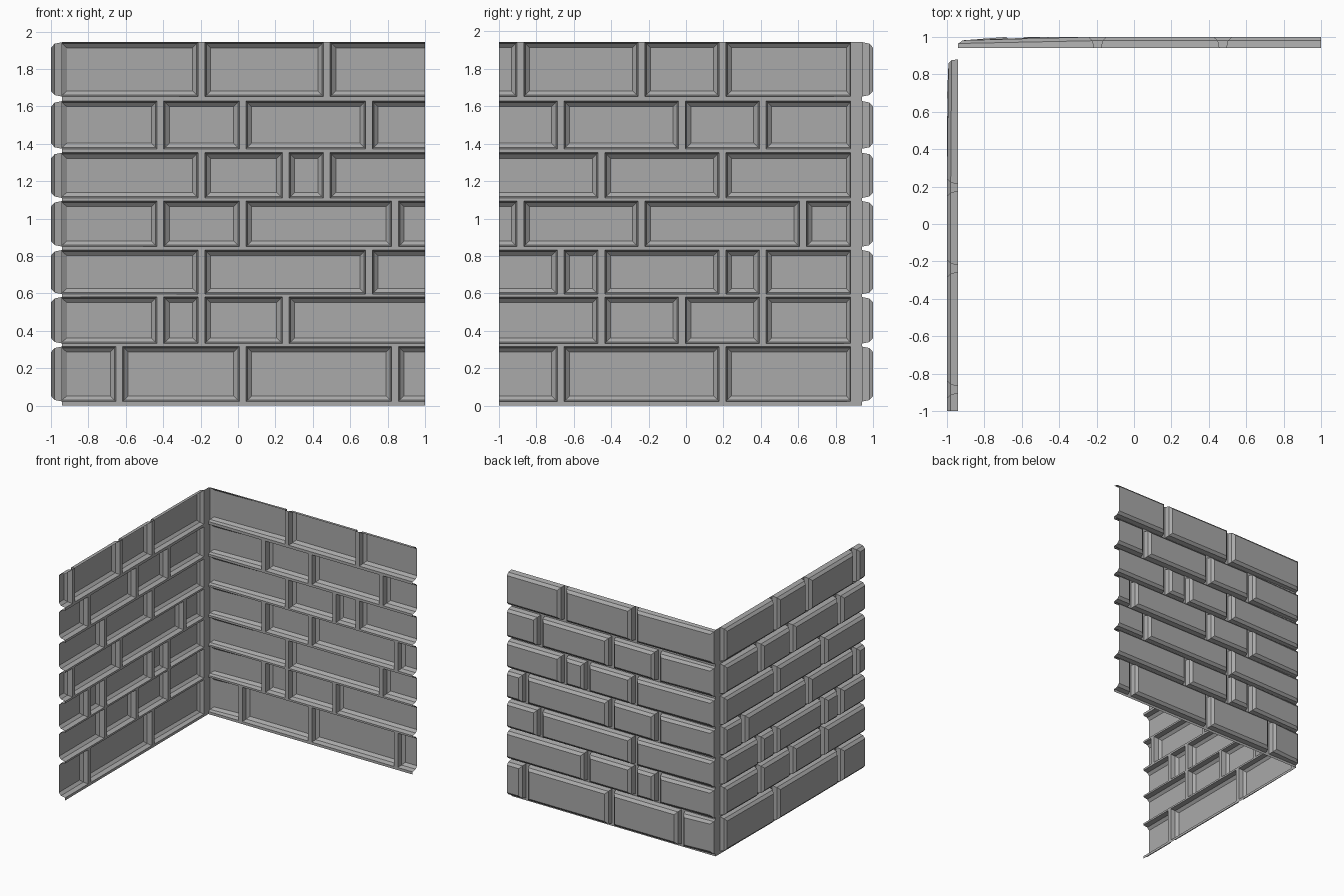
import bpy
import bmesh

if "Cube" in bpy.data.objects:
    bpy.data.objects.remove(bpy.data.objects["Cube"])

stone = bpy.data.materials.new("grey stone")
stone.use_nodes = True
colour = (0.4, 0.4, 0.4, 1)
stone.diffuse_color = colour
stone.node_tree.nodes["Principled BSDF"].inputs["Base Color"].default_value = colour

INNER = 0.94      # distance of the mortar sheet from the centre
HALF = 0.018      # half width of an upright joint

# Bottom and top of each course, from the ground up
courses = [(0.022, 0.316), (0.332, 0.581), (0.596, 0.832), (0.85, 1.094),
           (1.11, 1.352), (1.373, 1.628), (1.652, 1.943)]

# Centres of the upright joints in each course
back_joints = [(-0.635, 0.025, 0.84), (-0.415, -0.195, 0.255), (-0.195, 0.7),
               (-0.415, 0.025, 0.84), (-0.195, 0.255, 0.475),
               (-0.415, 0.025, 0.7), (-0.195, 0.475)]
side_joints = [(-0.67, 0.195), (-0.452, -0.022, 0.41),
               (-0.67, -0.452, 0.195, 0.41), (-0.885, -0.238, 0.625),
               (-0.452, 0.195), (-0.67, -0.022, 0.41), (-0.885, -0.238, 0.195)]


def back_place(u, z, d):
    return (u, INNER + d, z)


def side_place(u, z, d):
    return (-INNER - d, u, z)


def finish(bm, name):
    bmesh.ops.remove_doubles(bm, verts=bm.verts, dist=0.0001)
    mesh = bpy.data.meshes.new(name)
    bm.to_mesh(mesh)
    bm.free()
    mesh.materials.append(stone)
    bpy.context.collection.objects.link(bpy.data.objects.new(name, mesh))


def quad(bm, points, flip):
    verts = [bm.verts.new(p) for p in points]
    bm.faces.new(verts[::-1] if flip else verts)


def brick(bm, place, flip, ends, z0, z1):
    """Hollow bevelled brick; each end is (position, kind)."""
    # Inset and depth of the three rings, for each kind of end
    kinds = {"joint": ((0, 0), (0.008, 0.04), (0.03, 0.06)),
             "open": ((0, 0), (0, 0.04), (0, 0.06)),
             "back corner": ((0, 0), (0, 0.025), (0.025, 0.042)),
             "side corner": ((0, 0), (0.004, 0.035), (0.022, 0.052))}
    (a, kind_a), (b, kind_b) = ends
    rings = []
    for i in range(3):
        inset_a, da = kinds[kind_a][i]
        inset_b, db = kinds[kind_b][i]
        lift = kinds["joint"][i][0]
        low, high = z0 + lift, z1 - lift
        rings.append([place(a + inset_a, low, da), place(b - inset_b, low, db),
                      place(b - inset_b, high, db), place(a + inset_a, high, da)])
    for r, s in zip(rings, rings[1:]):
        for k in range(4):
            if (k == 1 and kind_b == "open") or (k == 3 and kind_a == "open"):
                continue
            n = (k + 1) % 4
            quad(bm, (r[k], r[n], s[n], s[k]), flip)
    quad(bm, rings[-1], flip)


def wall(name, place, flip, joints, start, end, sheet_end):
    bricks, mortar = bmesh.new(), bmesh.new()

    def strip(u0, u1, z0, z1):
        quad(mortar, [place(u, z, 0) for u, z in
                      ((u0, z0), (u1, z0), (u1, z1), (u0, z1))], flip)

    below = 0
    for (z0, z1), cuts in zip(courses, joints):
        strip(start[0], sheet_end, below, z0)
        below = z1
        left = start
        for c in cuts:
            brick(bricks, place, flip, (left, (c - HALF, "joint")), z0, z1)
            strip(c - HALF, c + HALF, z0, z1)
            left = (c + HALF, "joint")
        brick(bricks, place, flip, (left, end), z0, z1)
        if sheet_end > end[0]:
            strip(end[0], sheet_end, z0, z1)
    finish(bricks, name + "_bricks")
    finish(mortar, name + "_mortar")


# Back wall runs along x, side wall runs along y; they meet in one corner
wall("back_wall", back_place, True, back_joints,
     (-INNER, "back corner"), (1, "open"), 1)
wall("side_wall", side_place, True, side_joints,
     (-1, "open"), (0.88, "side corner"), INNER)
